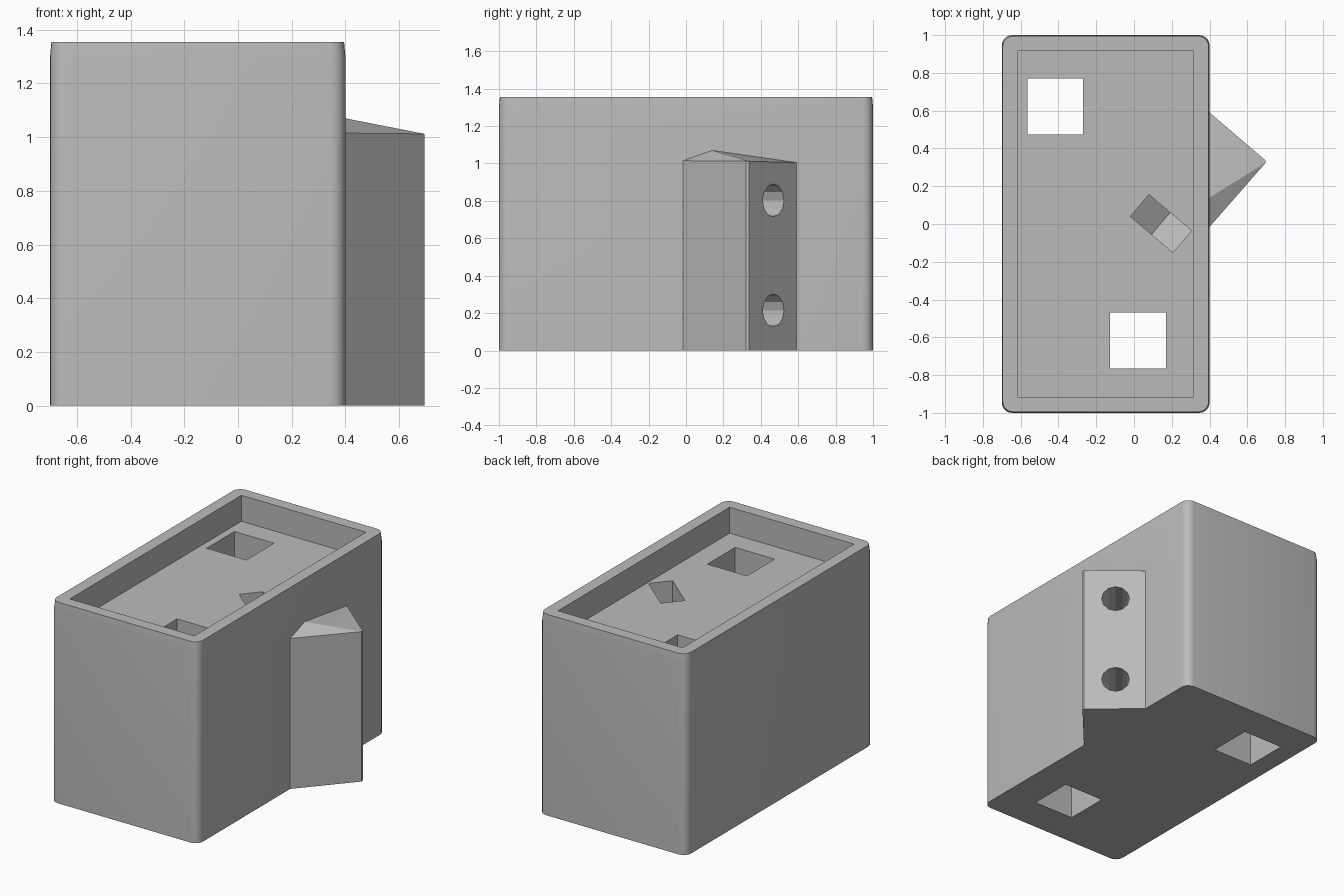
import bpy, bmesh, math
from mathutils import Vector, Matrix

if "Cube" in bpy.data.objects:
    bpy.data.objects.remove(bpy.data.objects["Cube"])

grey = bpy.data.materials.new("grey_plastic")
grey.diffuse_color = (0.5, 0.5, 0.5, 1)
grey.use_nodes = True
grey.node_tree.nodes["Principled BSDF"].inputs["Base Color"].default_value = grey.diffuse_color


def finish(name, bm):
    bmesh.ops.recalc_face_normals(bm, faces=bm.faces)
    me = bpy.data.meshes.new(name)
    bm.to_mesh(me)
    bm.free()
    me.materials.append(grey)
    ob = bpy.data.objects.new(name, me)
    bpy.context.collection.objects.link(ob)
    return ob


def hull(name, points):
    """Convex solid around a few points."""
    bm = bmesh.new()
    for p in points:
        bm.verts.new(p)
    res = bmesh.ops.convex_hull(bm, input=bm.verts)
    bmesh.ops.dissolve_limit(bm, angle_limit=0.005, verts=bm.verts, edges=bm.edges)
    return finish(name, bm)


def box(name, x0, x1, y0, y1, z0, z1):
    return hull(name, [(x, y, z) for x in (x0, x1) for y in (y0, y1) for z in (z0, z1)])


def combine(target, other, operation):
    mod = target.modifiers.new("bool", 'BOOLEAN')
    mod.operation = operation
    mod.solver = 'EXACT'
    mod.object = other
    bpy.context.view_layer.objects.active = target
    bpy.ops.object.modifier_apply(modifier=mod.name)
    bpy.data.objects.remove(other)


# Main block: rounded rectangle, drawn in slightly near the top rim
def ring(bm, z, inset, r=0.055, seg=5):
    verts = []
    cx, hx, hy = -0.15, 0.55 - inset, 1.0 - inset
    for k, (sx, sy) in enumerate([(1, 1), (-1, 1), (-1, -1), (1, -1)]):
        for i in range(seg + 1):
            a = math.pi / 2 * (k + i / seg)
            verts.append(bm.verts.new((cx + sx * (hx - r) + r * math.cos(a),
                                       sy * (hy - r) + r * math.sin(a), z)))
    return verts


bm = bmesh.new()
rings = [ring(bm, 0, 0), ring(bm, 1.3, 0), ring(bm, 1.355, 0.005)]
n = len(rings[0])
for lo, hi in zip(rings, rings[1:]):
    for i in range(n):
        j = (i + 1) % n
        bm.faces.new((lo[i], lo[j], hi[j], hi[i]))
bm.faces.new(rings[0])
bm.faces.new(rings[-1])
block = finish("block_body", bm)

# Angled screw boss on the right side, with a sloping roof
pts = [(x, y, z) for x in (0.33, 0.4) for y, z in
       [(-0.015, 0), (0.59, 0), (-0.015, 1.015), (0.59, 1.005), (0.14, 1.07)]]
pts += [(0.695, y, z) for y in (0.322, 0.338) for z in (0, 1.012)]
combine(block, hull("screw_boss", pts), 'UNION')

# Tray recess in the top and two square through holes
combine(block, box("tray_cutter", -0.615, 0.315, -0.915, 0.915, 1.18, 1.5), 'DIFFERENCE')
for x, y in [(-0.565, 0.473), (-0.127, -0.765)]:
    combine(block, box("square_cutter", x, x + 0.296, y, y + 0.296, -0.1, 1.3), 'DIFFERENCE')

# Nut slot: deep pocket with a V floor, lined up with the screw holes
axis = Vector((0.25, 0.295, 0)).normalized()
side = Vector((axis.y, -axis.x, 0))
centre = Vector((0.1425, 0.0025, 0))
profile = [(0, 0.045), (0.148, 0.13), (0.148, 1.3), (-0.148, 1.3), (-0.148, 0.13)]
combine(block, hull("nut_slot_cutter",
                    [centre + axis * d + side * w + Vector((0, 0, z))
                     for d in (-0.076, 0.076) for w, z in profile]), 'DIFFERENCE')

# Two screw holes running from the boss face into the slot
for z in (0.215, 0.803):
    bm = bmesh.new()
    bmesh.ops.create_cone(bm, cap_ends=True, segments=12, radius1=0.0875, radius2=0.0875, depth=0.9)
    turn = axis.to_track_quat('Z', 'Y').to_matrix().to_4x4()
    place = Vector((0.545, 0.468, z)) - axis * 0.35
    bmesh.ops.transform(bm, matrix=Matrix.Translation(place) @ turn, verts=bm.verts)
    combine(block, finish("screw_hole_cutter", bm), 'DIFFERENCE')

# Smooth the rounded corners, keep everything else crisp
block.select_set(True)
bpy.context.view_layer.objects.active = block
bpy.ops.object.shade_smooth_by_angle(angle=math.radians(20))
